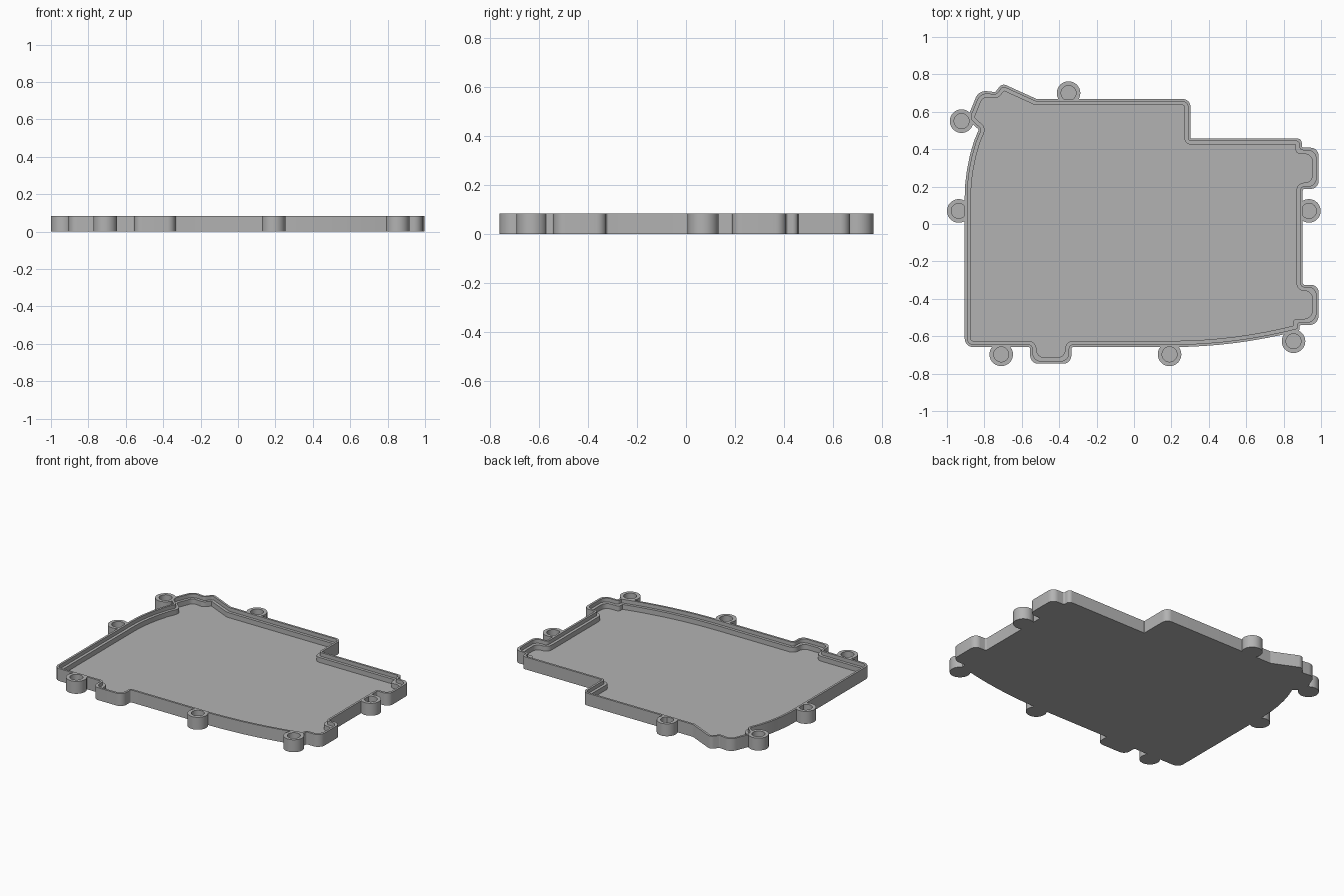
import bpy, bmesh, math
from mathutils import Vector

if "Cube" in bpy.data.objects:
    bpy.data.objects.remove(bpy.data.objects["Cube"])

HEIGHT, LEDGE, FLOOR = 0.083, 0.058, 0.025
RIM, WALL = 0.014, 0.033          # rim width, full wall width

grey = bpy.data.materials.new("plain grey")
grey.use_nodes = True
grey.diffuse_color = (0.45, 0.45, 0.45, 1)
grey.node_tree.nodes["Principled BSDF"].inputs["Base Color"].default_value = (0.45, 0.45, 0.45, 1)

# Tray outline, counter-clockwise: (x, y, corner radius), radius 0 = plain point
corners = [
    (-0.905, -0.658, 0.045),
    (-0.555, -0.658, 0.01), (-0.555, -0.747, 0.075), (-0.335, -0.747, 0.075), (-0.335, -0.658, 0.01),
]
for i in range(9):                # bowed front edge
    t = i / 8
    corners.append((0.2 + 0.685 * t, -0.658 + 0.088 * t * t, 0.01 if i == 8 else 0))
corners += [
    (0.885, -0.54, 0.01), (0.987, -0.54, 0.078), (0.987, -0.325, 0.078), (0.902, -0.325, 0.01),
    (0.902, 0.188, 0.01), (0.987, 0.188, 0.078), (0.987, 0.408, 0.078), (0.897, 0.408, 0.01),
    (0.897, 0.457, 0.03), (0.302, 0.457, 0.004), (0.302, 0.668, 0.04),
    (-0.52, 0.668, 0.02), (-0.705, 0.752, 0.03), (-0.742, 0.705, 0.01),
    (-0.83, 0.715, 0.07), (-0.893, 0.56, 0.05), (-0.83, 0.505, 0.01),
    (-0.855, 0.445, 0), (-0.877, 0.37, 0), (-0.893, 0.29, 0), (-0.902, 0.22, 0), (-0.905, 0.15, 0),
]


def outline(inset):
    """Inset the corner points, then round each corner with an arc."""
    n = len(corners)
    pts = [Vector(c[:2]) for c in corners]
    moved, turns = [], []
    for i, p in enumerate(pts):
        a, b = (p - pts[i - 1]).normalized(), (pts[(i + 1) % n] - p).normalized()
        na, nb = Vector((-a.y, a.x)), Vector((-b.y, b.x))
        moved.append(p + (na + nb) * inset / (1 + na.dot(nb)))
        turns.append(math.atan2(a.x * b.y - a.y * b.x, a.dot(b)))
    loop = []
    for i, p in enumerate(moved):
        r = corners[i][2]
        if r == 0:
            loop.append(p)
            continue
        r = max(r - inset * math.copysign(1, turns[i]), 0.003)
        to_prev, to_next = moved[i - 1] - p, moved[(i + 1) % n] - p
        half = abs(turns[i]) / 2
        cut = min(r * math.tan(half), 0.48 * min(to_prev.length, to_next.length))
        r = cut / math.tan(half)
        u, v = to_prev.normalized(), to_next.normalized()
        centre = p + (u + v).normalized() * (r / math.cos(half))
        start = p + u * cut - centre
        for k in range(9):
            ang = turns[i] * k / 8
            c, s = math.cos(ang), math.sin(ang)
            loop.append(centre + Vector((start.x * c - start.y * s, start.x * s + start.y * c)))
    return loop


def circle(x, y, r, n=40):
    return [Vector((x + r * math.cos(2 * math.pi * k / n), y + r * math.sin(2 * math.pi * k / n)))
            for k in range(n)]


def add_stack(bm, loops):
    """Skin a list of (loop, z) with closed ends."""
    rings = [[bm.verts.new((p.x, p.y, z)) for p in loop] for loop, z in loops]
    for a, b in zip(rings, rings[1:]):
        for i in range(len(a)):
            j = (i + 1) % len(a)
            bm.faces.new((a[i], a[j], b[j], b[i]))
    bm.faces.new(rings[0][::-1])
    bm.faces.new(rings[-1])


def make(name, bm):
    mesh = bpy.data.meshes.new(name)
    bm.to_mesh(mesh)
    bm.free()
    mesh.materials.append(grey)
    obj = bpy.data.objects.new(name, mesh)
    bpy.context.collection.objects.link(obj)
    return obj


def activate(obj):
    bpy.ops.object.select_all(action="DESELECT")
    obj.select_set(True)
    bpy.context.view_layer.objects.active = obj


# Tray with stepped rim
outer, mid, inner = outline(0), outline(RIM), outline(WALL)
bm = bmesh.new()
add_stack(bm, [(outer, 0), (outer, HEIGHT), (mid, HEIGHT), (mid, LEDGE), (inner, LEDGE), (inner, FLOOR)])
tray = make("tray", bm)

# Round bosses with blind holes around the edge
bm = bmesh.new()
for x, y in [(-0.922, 0.55), (-0.937, 0.07), (-0.35, 0.7), (-0.71, -0.697),
             (0.19, -0.697), (0.853, -0.627), (0.935, 0.07)]:
    big, small = circle(x, y, 0.063), circle(x, y, 0.04)
    add_stack(bm, [(big, 0), (big, HEIGHT), (small, HEIGHT), (small, 0.04)])
bosses = make("screw_bosses", bm)

# Trim the bosses flush with the tray wall
bm = bmesh.new()
add_stack(bm, [(outer, -0.1), (outer, 0.2)])
cutter = make("boss_trim_cutter", bm)
cutter.hide_render = True
mod = bosses.modifiers.new("trim", "BOOLEAN")
mod.operation, mod.object, mod.solver = "DIFFERENCE", cutter, "EXACT"
activate(bosses)
bpy.ops.object.modifier_apply(modifier=mod.name)
bpy.data.objects.remove(cutter)

for obj in (tray, bosses):
    activate(obj)
    bpy.ops.object.shade_smooth_by_angle(angle=math.radians(30))
